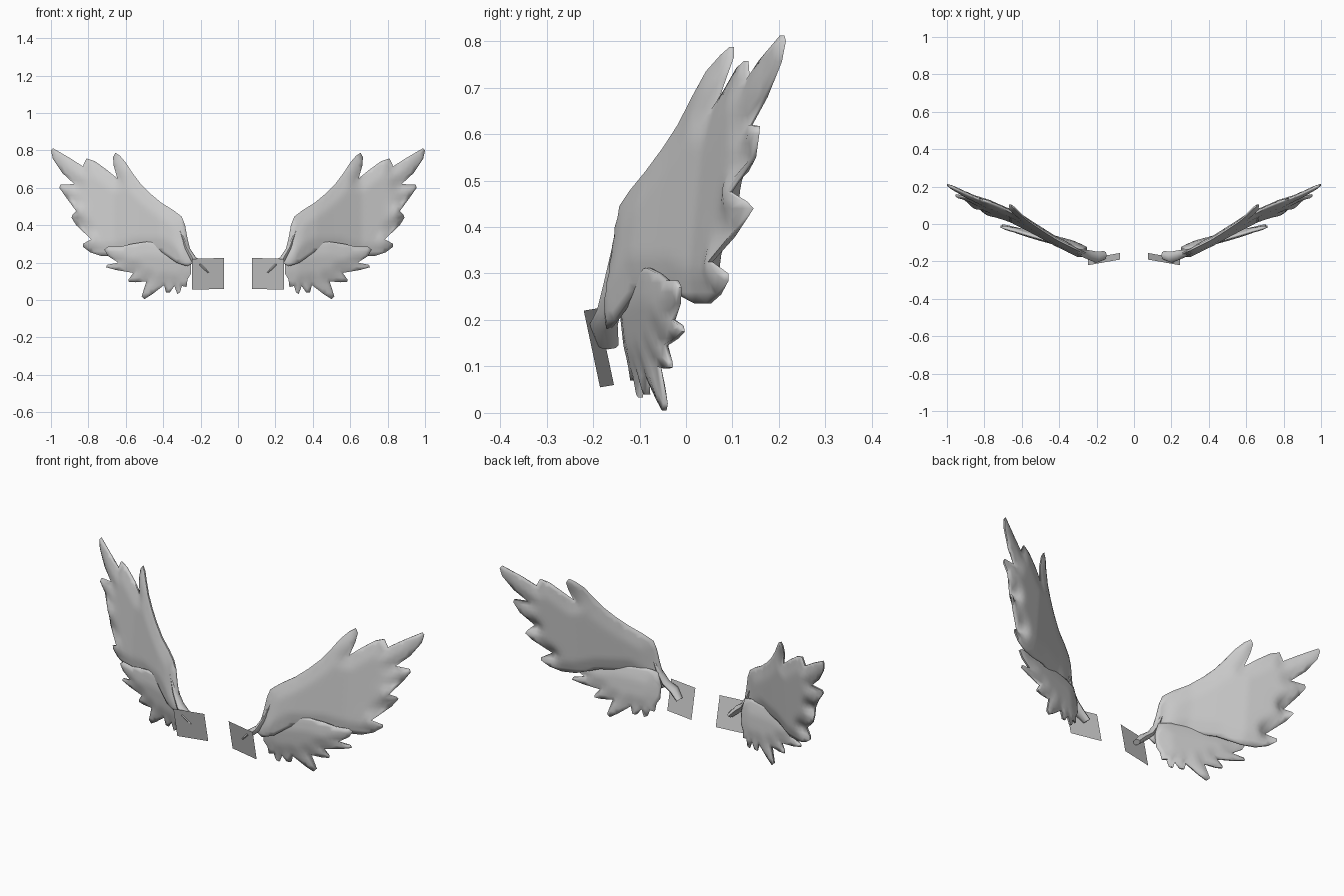
import bpy, bmesh, math
from mathutils import Vector
from mathutils.geometry import delaunay_2d_cdt, intersect_point_line

if "Cube" in bpy.data.objects:
    bpy.data.objects.remove(bpy.data.objects["Cube"])


def finish(bm, name, angle=80):
    bmesh.ops.recalc_face_normals(bm, faces=bm.faces)
    me = bpy.data.meshes.new(name)
    bm.to_mesh(me)
    bm.free()
    ob = bpy.data.objects.new(name, me)
    bpy.context.collection.objects.link(ob)
    bpy.ops.object.select_all(action='DESELECT')
    ob.select_set(True)
    bpy.context.view_layer.objects.active = ob
    bpy.ops.object.shade_smooth_by_angle(angle=math.radians(angle))
    mod = ob.modifiers.new("mirror", 'MIRROR')
    mod.use_mirror_merge = False
    return ob


def interp(x, table):
    for (x0, y0), (x1, y1) in zip(table, table[1:]):
        if x <= x1:
            return y0 + (y1 - y0) * (x - x0) / (x1 - x0)
    return table[-1][1]


def edge_dist(p, poly):
    best = 9
    for a, b in zip(poly, poly[1:] + poly[:1]):
        q, t = intersect_point_line(p, a, b)
        q = a.lerp(b, min(1, max(0, t)))
        best = min(best, (p - q.to_2d()).length)
    return best


def inside(p, poly):
    hit = False
    for a, b in zip(poly, poly[1:] + poly[:1]):
        if (a.y > p.y) != (b.y > p.y) and p.x < a.x + (p.y - a.y) * (b.x - a.x) / (b.y - a.y):
            hit = not hit
    return hit


def feather_slab(name, outline, depth, rim, bulge, step=0.02):
    """Pillowed slab: front-view outline, curved by depth(x, z)."""
    poly = [Vector(p) for p in reversed(outline)]
    n = len(poly)
    pts = list(poly)
    for i in range(int(1.1 / step)):
        for j in range(int(0.9 / step)):
            p = Vector((i * step + (j % 2) * step / 2, j * step))
            if inside(p, poly) and edge_dist(p, poly) > 0.008:
                pts.append(p)
    res = delaunay_2d_cdt(pts, [], [list(range(n))], 1, 1e-5)
    co, faces = res[0], res[2]
    bm = bmesh.new()
    sides = []
    for s in (-1, 1):
        row = []
        for p in co:
            e = edge_dist(p, poly)
            d = min(1, e / 0.08)
            t = rim + 0.004 * min(1, e / 0.012) + bulge * d * d * (3 - 2 * d)
            row.append(bm.verts.new((p.x, depth(p.x, p.y) + s * t, p.y)))
        sides.append(row)
    count = {}
    for f in faces:
        bm.faces.new([sides[0][i] for i in f])
        bm.faces.new([sides[1][i] for i in reversed(f)])
        for a, b in zip(f, list(f[1:]) + [f[0]]):
            k = (min(a, b), max(a, b))
            count[k] = count.get(k, 0) + 1
    for (a, b), c in count.items():
        if c == 1:
            bm.faces.new((sides[0][a], sides[0][b], sides[1][b], sides[1][a]))
    return finish(bm, name)


# Main wing with the long upper feathers
main = [(.235, .20), (.25, .25), (.27, .33), (.283, .40), (.30, .445), (.345, .48), (.41, .52),
        (.47, .57), (.52, .62), (.565, .68), (.60, .735), (.63, .77), (.655, .787), (.668, .765),
        (.665, .72), (.645, .65), (.70, .695), (.765, .742), (.81, .757), (.83, .715), (.90, .76),
        (.99, .812), (1.0, .80), (.99, .755), (.94, .68), (.875, .62), (.95, .617), (.955, .60),
        (.92, .55), (.865, .475), (.885, .455), (.89, .44), (.865, .40), (.785, .325), (.83, .30),
        (.83, .285), (.79, .255), (.73, .235), (.66, .235), (.55, .265), (.42, .265), (.33, .20),
        (.27, .18)]
sweep = [(.15, -.14), (.3, -.133), (.42, -.08), (.52, -.025), (.66, .05), (.8, .1), (.9, .137), (1, .18)]
# Local bends of single feathers: x, z, radius, offset
bends = [(.655, .79, .07, .022), (.86, .475, .04, -.03), (.785, .325, .04, -.025),
         (.95, .6, .05, -.018), (.895, .44, .03, .022)]


def main_depth(x, z):
    y = interp(x, sweep) + 0.1 * (z - 0.5)
    return y + sum(o * math.exp(-((x - a) ** 2 + (z - b) ** 2) / r ** 2) for a, b, r, o in bends)


feather_slab("main_wing", main, main_depth, 0.005, 0.014)

# Lower layer of short feathers in front of it
lower = [(.25, .21), (.27, .28), (.33, .295), (.40, .305), (.49, .312), (.57, .30), (.63, .285),
         (.695, .285), (.715, .27), (.695, .235), (.64, .20), (.70, .188), (.705, .175), (.65, .16),
         (.56, .145), (.585, .11), (.585, .098), (.55, .095), (.49, .10), (.515, .02), (.50, .005),
         (.46, .03), (.395, .08), (.385, .04), (.365, .04), (.34, .075), (.325, .033), (.31, .04),
         (.30, .075), (.275, .07), (.27, .11), (.252, .14)]
feather_slab("lower_feathers", lower,
             lambda x, z: -0.13 + 0.275 * (x - 0.25) - 0.1 * (z - 0.15), 0.005, 0.012)

# Tapered arm joining the wing to its mounting plate
bm = bmesh.new()
rings = []
path = [((.31, -.146, .37), .010), ((.275, -.157, .28), .020), ((.24, -.166, .22), .026),
        ((.20, -.178, .188), .031), ((.158, -.168, .146), .023)]
for c, r in path:
    rings.append([bm.verts.new((c[0] + 0.5 * r * math.sin(k * math.pi / 4),
                                c[1] + r * math.cos(k * math.pi / 4),
                                c[2] - 0.4 * r * math.sin(k * math.pi / 4))) for k in range(8)])
for a, b in zip(rings, rings[1:]):
    for k in range(8):
        bm.faces.new((a[k], a[(k + 1) % 8], b[(k + 1) % 8], b[k]))
bm.faces.new(rings[0])
bm.faces.new(rings[-1])
finish(bm, "wing_arm", 60)

# Flat tilted mounting plate
bm = bmesh.new()
bm.faces.new([bm.verts.new(p) for p in ((.075, -.155, .06), (.245, -.185, .055),
                                        (.245, -.22, .22), (.075, -.19, .225))])
finish(bm, "mounting_plate")
